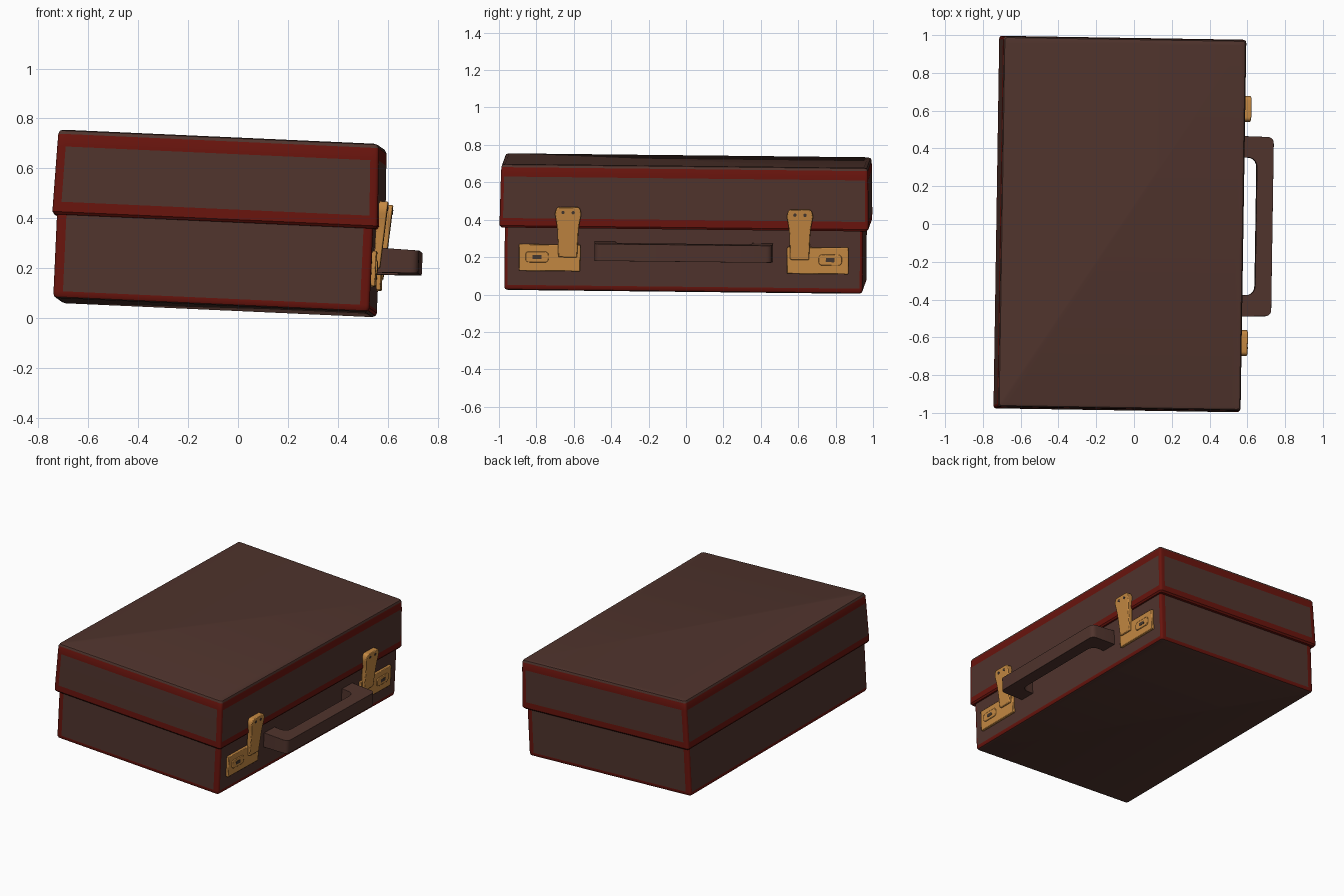
import bpy, bmesh, math
from mathutils import Matrix, Vector, Euler

if "Cube" in bpy.data.objects:
    bpy.data.objects.remove(bpy.data.objects["Cube"])

# The whole case rests slightly tilted and turned
TILT = Matrix.Translation((-0.0925, -0.004, 0.042)) @ Euler((-0.011, 0.045, -0.016)).to_matrix().to_4x4()


def material(name, rgb):
    m = bpy.data.materials.new(name)
    m.diffuse_color = (*rgb, 1)
    m.use_nodes = True
    m.node_tree.nodes["Principled BSDF"].inputs["Base Color"].default_value = m.diffuse_color
    return m


LEATHER = material("brown_leather", (0.080, 0.034, 0.026))
TRIM = material("red_trim", (0.14, 0.007, 0.004))
BRASS = material("brass", (0.56, 0.25, 0.055))
DARK = material("dark_slot", (0.06, 0.04, 0.03))


def finish(name, bm, mats, bevel=0, segments=3):
    bmesh.ops.recalc_face_normals(bm, faces=bm.faces)
    me = bpy.data.meshes.new(name)
    bm.to_mesh(me)
    bm.free()
    for m in mats:
        me.materials.append(m)
    ob = bpy.data.objects.new(name, me)
    bpy.context.collection.objects.link(ob)
    ob.matrix_world = TILT
    if bevel:
        mod = ob.modifiers.new("soft_edges", 'BEVEL')
        mod.width = bevel
        mod.segments = segments
        mod.limit_method = 'ANGLE'
        mod.angle_limit = math.radians(40)
    bpy.ops.object.select_all(action='DESELECT')
    ob.select_set(True)
    bpy.context.view_layer.objects.active = ob
    bpy.ops.object.shade_smooth_by_angle(angle=math.radians(35))
    return ob


def ring(hx, hy, z, strip, r=0.014):
    """Rounded rectangle with extra points where the corner trim ends."""
    pts = []
    for i, (sx, sy) in enumerate(((1, 1), (-1, 1), (-1, -1), (1, -1))):
        arc = []
        for k in range(4):
            a = math.radians(90 * i + 30 * k)
            arc.append((sx * (hx - r) + r * math.cos(a), sy * (hy - r) + r * math.sin(a)))
        on_x, on_y = (sx * hx, sy * (hy - strip[1])), (sx * (hx - strip[0]), sy * hy)
        pts += [on_x, *arc, on_y] if sx * sy > 0 else [on_y, *arc, on_x]
    return [(x, y, z) for x, y in pts]


def shell(name, rows, brown_rows, panel_row, strip):
    """Stack of rings; the panel row is brown between red corner strips."""
    bm = bmesh.new()
    loops = [[bm.verts.new(p) for p in ring(*row, strip)] for row in rows]
    n = len(loops[0])
    for j in range(len(loops) - 1):
        for i in range(n):
            k = (i + 1) % n
            f = bm.faces.new((loops[j][i], loops[j][k], loops[j + 1][k], loops[j + 1][i]))
            panel = j == panel_row and i % 6 == 5
            f.material_index = 0 if panel or j in brown_rows else 1
    bm.faces.new(loops[0])
    bm.faces.new(loops[-1])
    return finish(name, bm, (LEATHER, TRIM))


def rounded(pts, radii, n=5):
    """Round each polygon corner by its own radius."""
    out = []
    for i, p in enumerate(pts):
        p, r = Vector(p), radii[i]
        a = p + (Vector(pts[i - 1]) - p).normalized() * r
        b = p + (Vector(pts[(i + 1) % len(pts)]) - p).normalized() * r
        for k in range(n + 1):
            t = k / n
            out.append(a * (1 - t) ** 2 + p * 2 * t * (1 - t) + b * t * t)
    return out


def prism(name, pts, place, near, far, mat, bevel=0, segments=3):
    bm = bmesh.new()
    ends = [[bm.verts.new(place(a, b, d)) for a, b in pts] for d in (near, far)]
    n = len(pts)
    for i in range(n):
        k = (i + 1) % n
        bm.faces.new((ends[0][i], ends[0][k], ends[1][k], ends[1][i]))
    bm.faces.new(ends[0])
    bm.faces.new(ends[1])
    return finish(name, bm, (mat,), bevel, segments)


def rect(cv, cw, hv, hw, r):
    pts = [(cv - hv, cw - hw), (cv + hv, cw - hw), (cv + hv, cw + hw), (cv - hv, cw + hw)]
    return rounded(pts, [r] * 4)


# Lower half of the case
shell("case_body",
      [(0.616, 0.940, 0.0), (0.629, 0.953, 0.005), (0.634, 0.958, 0.016),
       (0.634, 0.958, 0.028), (0.634, 0.958, 0.36)],
      brown_rows={0}, panel_row=3, strip=(0.038, 0.016))

# Overhanging lid
shell("case_lid",
      [(0.632, 0.956, 0.335), (0.645, 0.976, 0.335), (0.6525, 0.986, 0.346),
       (0.6515, 0.986, 0.386), (0.645, 0.982, 0.608), (0.643, 0.980, 0.658),
       (0.637, 0.974, 0.671), (0.622, 0.959, 0.675)],
      brown_rows={5, 6}, panel_row=3, strip=(0.034, 0.018))

# U-shaped carrying handle, slightly thinner towards the grip
grip = rounded([(0.625, -0.478), (0.815, -0.474), (0.815, 0.474), (0.625, 0.478),
                (0.625, 0.365), (0.728, 0.365), (0.728, -0.365), (0.625, -0.365)],
               [0.001, 0.035, 0.035, 0.001, 0.001, 0.055, 0.055, 0.001])
prism("carrying_handle", grip,
      lambda a, b, d: (a, b, 0.215 + d * (1.0 - 0.5 * (a - 0.634))), -0.05, 0.05,
      LEATHER, 0.016)

# Pair of mirrored brass latches
for side, s in (("front", -1), ("back", 1)):
    def flat(a, b, d):
        return (d, s * a, b)

    def leaning(a, b, d):
        return (d + (0.08 * (b - 0.18) if d > 0.65 else 0), s * a, b)

    # Lock plate with raised boss and key slot
    prism(side + "_lock_plate", rect(0.717, 0.176, 0.164, 0.071, 0.006), flat,
          0.625, 0.651, BRASS, 0.004, 2)
    prism(side + "_lock_boss", rect(0.784, 0.180, 0.062, 0.029, 0.022), flat,
          0.645, 0.657, BRASS, 0.003, 2)
    prism(side + "_key_slot", rect(0.784, 0.180, 0.024, 0.011, 0.004), flat,
          0.650, 0.6585, DARK)

    # Flared hasp reaching from lid to plate
    hasp = rounded([(0.570, 0.180), (0.670, 0.180), (0.677, 0.340), (0.691, 0.415),
                    (0.680, 0.449), (0.560, 0.449), (0.549, 0.415), (0.563, 0.340)],
                   [0.008, 0.008, 0.03, 0.016, 0.016, 0.016, 0.016, 0.03])
    prism(side + "_hasp", hasp, leaning, 0.640, 0.664, BRASS, 0.005, 2)

    # Two rivets holding the hasp to the lid
    for v in (0.593, 0.647):
        dot = [(v + 0.009 * math.cos(k * math.pi / 6), 0.420 + 0.009 * math.sin(k * math.pi / 6))
               for k in range(12)]
        prism(side + "_hasp_rivet", dot, leaning, 0.655, 0.6665, DARK)
